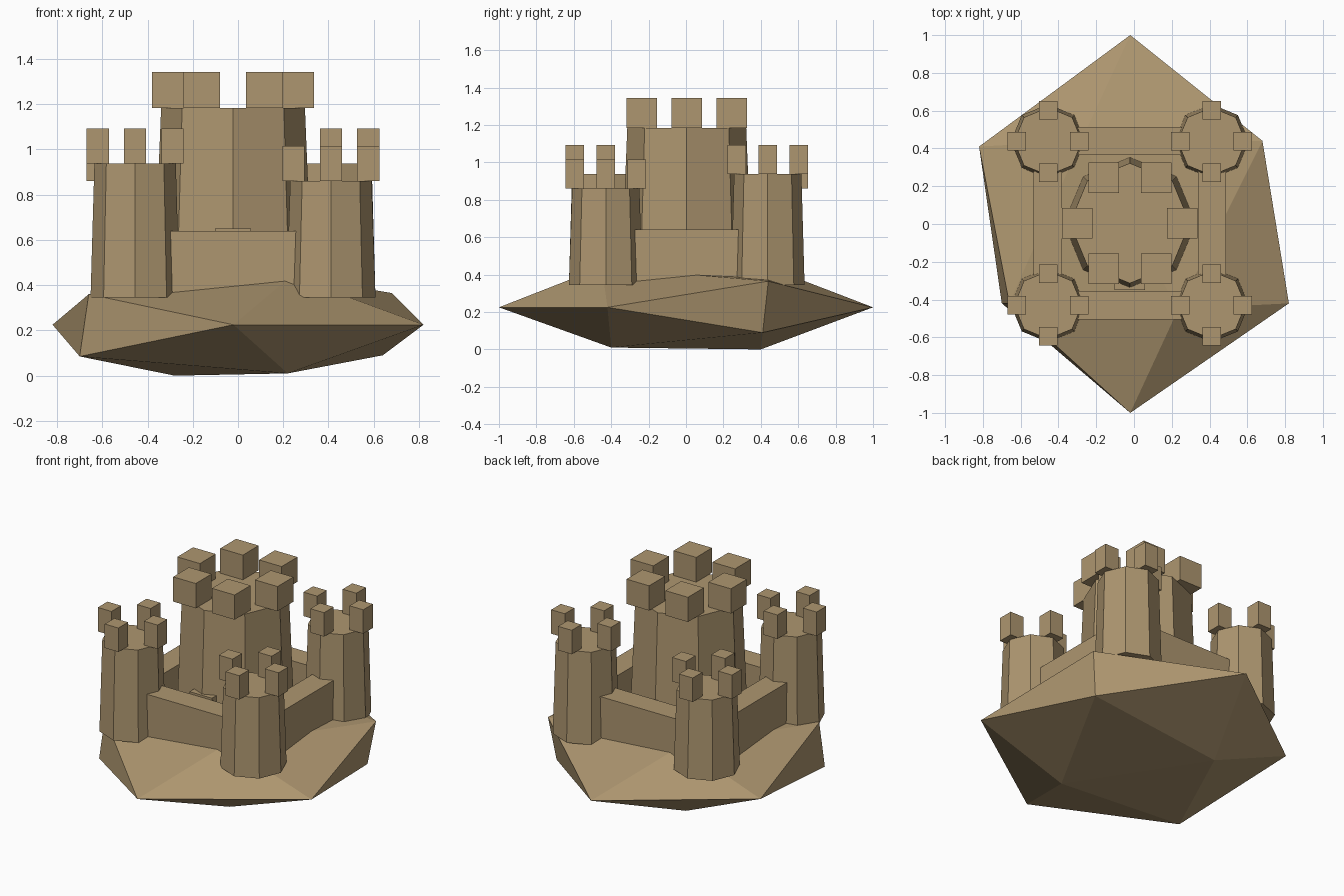
import bpy, bmesh, math
from mathutils import Matrix, Vector

cube = bpy.data.objects.get("Cube")
if cube:
    bpy.data.objects.remove(cube, do_unlink=True)

COLOUR = (0.42, 0.305, 0.16, 1)
stone = bpy.data.materials.new("sandstone")
stone.use_nodes = True
stone.diffuse_color = COLOUR
stone.node_tree.nodes["Principled BSDF"].inputs["Base Color"].default_value = COLOUR

CX, CY = -0.022, 0.004   # castle centre
FLOOR = 0.345            # underside of the buildings


def finish(name, bm):
    bmesh.ops.recalc_face_normals(bm, faces=bm.faces)
    mesh = bpy.data.meshes.new(name)
    bm.to_mesh(mesh)
    bm.free()
    mesh.materials.append(stone)
    obj = bpy.data.objects.new(name, mesh)
    bpy.context.collection.objects.link(obj)
    return obj


def box(name, x, y, z, sx, sy, sz):
    """Box centred on x, y with its underside at z."""
    bm = bmesh.new()
    place = Matrix.Translation((x, y, z + sz / 2)) @ Matrix.Diagonal((sx, sy, sz, 1))
    bmesh.ops.create_cube(bm, size=1, matrix=place)
    return finish(name, bm)


def tower(name, x, y, top, r_low, r_top, count, ring, width, height):
    """Tapered octagonal tower with a ring of square merlons."""
    bm = bmesh.new()
    place = Matrix.Translation((x, y, (FLOOR + top) / 2))
    bmesh.ops.create_cone(bm, cap_ends=True, segments=8, radius1=r_low,
                          radius2=r_top, depth=top - FLOOR, matrix=place)
    finish(name, bm)
    for i in range(count):
        a = math.tau * i / count
        box(f"{name}_merlon_{i + 1}", x + ring * math.cos(a), y + ring * math.sin(a),
            top, width, width, height)


# Rock: a flattened, slightly uneven twenty-sided boulder
bm = bmesh.new()
for co in [(-0.02, 1, 0.225), (-0.02, -1, 0.225), (0.82, -0.42, 0.225), (-0.82, 0.41, 0.225),
           (0.68, 0.44, 0.365), (0.64, 0.41, 0.09), (-0.66, -0.42, 0.36), (-0.70, -0.42, 0.085),
           (0.22, -0.40, 0.01), (-0.28, 0.40, 0), (0.235, -0.45, 0.44), (-0.28, 0.44, 0.44)]:
    bm.verts.new(Vector(co))
bmesh.ops.convex_hull(bm, input=bm.verts)
finish("rock", bm)

# Keep and its doorway block
tower("keep", CX, CY, 1.183, 0.352, 0.318, 6, 0.278, 0.162, 0.16)
box("keep_door", CX, -0.27, FLOOR, 0.16, 0.16, 0.305)

# Corner towers: one diagonal pair is lower than the other
for side, sx in (("left", 1), ("right", -1)):
    for end, sy in (("front", -1), ("back", 1)):
        top = 0.86 if sx != sy else 0.937
        tower(f"{end}_{side}_tower", CX + sx * 0.433, CY + sy * 0.433, top,
              0.197, 0.18, 4, 0.165, 0.098, 0.155)

# Curtain walls between the corner towers
for name, dx, dy in (("front", 0, -1), ("back", 0, 1), ("left", 1, 0), ("right", -1, 0)):
    box(f"{name}_wall", CX + dx * 0.435, CY + dy * 0.435, FLOOR,
        0.15 if dx else 0.7, 0.15 if dy else 0.7, 0.295)
